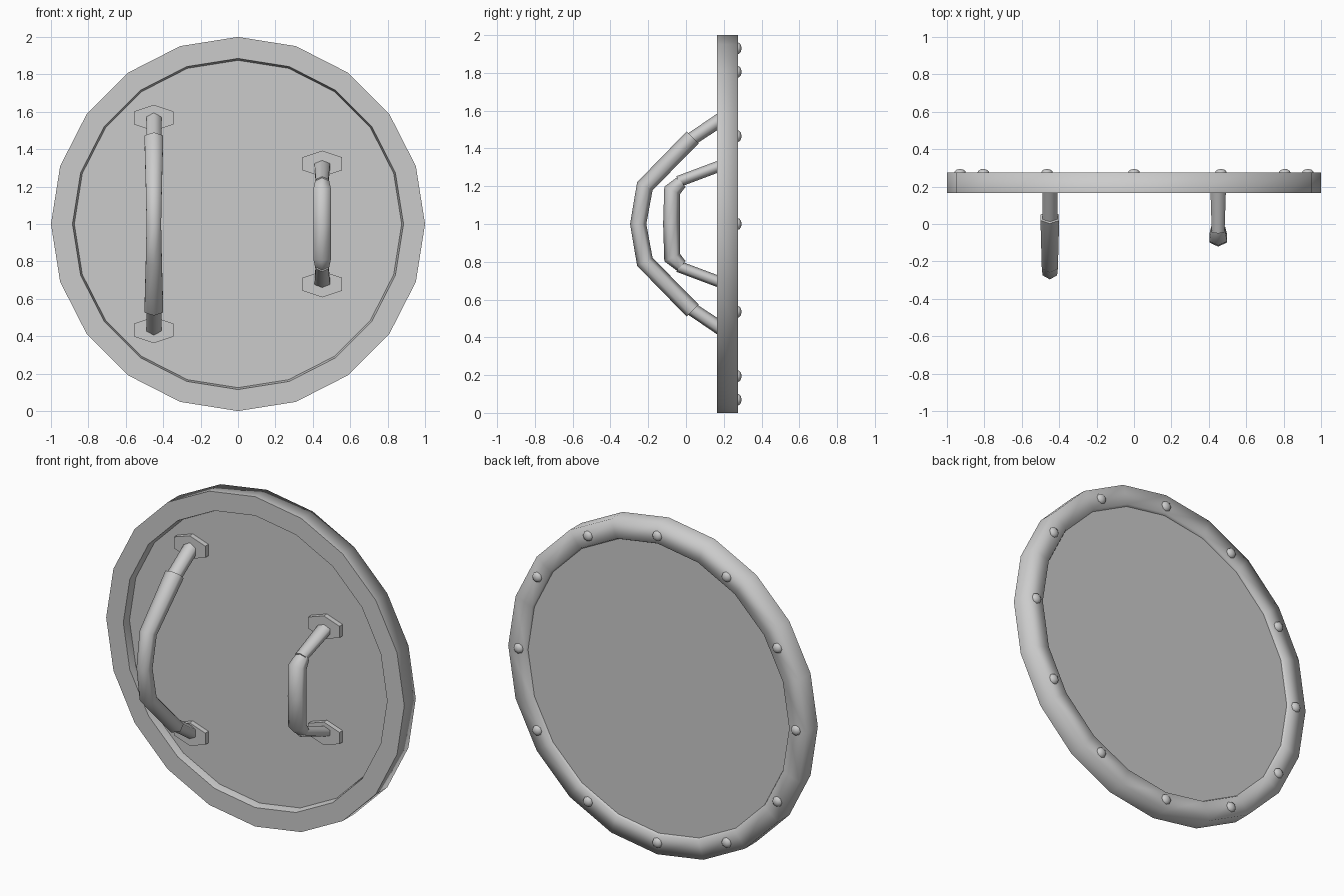
import bpy, bmesh
from math import sin, cos, pi, tau, radians
from mathutils import Vector

cube = bpy.data.objects.get("Cube")
if cube:
    bpy.data.objects.remove(cube, do_unlink=True)

grey = bpy.data.materials.new("grey_metal")
grey.use_nodes = True
colour = (0.6, 0.6, 0.6, 1)
grey.diffuse_color = colour
grey.node_tree.nodes["Principled BSDF"].inputs["Base Color"].default_value = colour


def add_object(name, bm):
    bmesh.ops.recalc_face_normals(bm, faces=bm.faces)
    mesh = bpy.data.meshes.new(name)
    bm.to_mesh(mesh)
    bm.free()
    mesh.materials.append(grey)
    obj = bpy.data.objects.new(name, mesh)
    bpy.context.collection.objects.link(obj)
    return obj


def smooth(obj, angle):
    bpy.ops.object.select_all(action="DESELECT")
    obj.select_set(True)
    bpy.context.view_layer.objects.active = obj
    bpy.ops.object.shade_smooth_by_angle(angle=radians(angle))


def bridge(bm, a, b):
    n = len(a)
    return [bm.faces.new((a[i], a[(i + 1) % n], b[(i + 1) % n], b[i])) for i in range(n)]


def prism(name, sides, rx, rz, y0, y1, x=0, z=1):
    """Polygon plate facing the front, with a corner at the top."""
    bm = bmesh.new()
    rings = [[bm.verts.new((x + rx * sin(tau * i / sides), y, z + rz * cos(tau * i / sides)))
              for i in range(sides)] for y in (y0, y1)]
    bridge(bm, *rings)
    for ring in rings:
        bm.faces.new(ring)
    return add_object(name, bm)


def tube(name, x, path):
    """Six-sided bar along (y, z, half width, half thickness) points."""
    bm = bmesh.new()
    pts = [Vector((0, y, z)) for y, z, _, _ in path]
    rings = []
    for i, (p, (_, _, w, t)) in enumerate(zip(pts, path)):
        d_in = (p - pts[i - 1]).normalized() if i else Vector()
        d_out = (pts[i + 1] - p).normalized() if i < len(pts) - 1 else Vector()
        along = (d_in + d_out).normalized()
        side = Vector((0, -along.z, along.y))
        rings.append([bm.verts.new(p + side * t * cos(k * pi / 3)
                                   + Vector((x + w * sin(k * pi / 3) / sin(pi / 3), 0, 0)))
                      for k in range(6)])
    for a, b in zip(rings, rings[1:]):
        bridge(bm, a, b)
    bm.faces.new(rings[0])
    bm.faces.new(rings[-1])
    smooth(add_object(name, bm), 75)


def mirrored(path):
    """Reflect a half path about the shield's mid height."""
    return path + [(y, 2 - z, w, t) for y, z, w, t in reversed(path) if z != 1]


# Shield panel
prism("shield_panel", 20, 0.88, 0.88, 0.21, 0.26)

# Rim: flat front, softly shaded outside and back
bm = bmesh.new()
profile = [(0.885, 0.165), (1, 0.165), (1, 0.275), (0.885, 0.275), (0.875, 0.255), (0.875, 0.21)]
rings = [[bm.verts.new((r * sin(tau * i / 20), y, 1 + r * cos(tau * i / 20)))
          for i in range(20)] for r, y in profile]
for j, ring in enumerate(rings):
    for face in bridge(bm, ring, rings[(j + 1) % len(rings)]):
        face.smooth = True
for edge in bm.edges:
    if all(v.co.y < 0.17 for v in edge.verts):
        edge.smooth = False
add_object("rim", bm)

# Rivets on the back of the rim
for i in range(12):
    a = tau * i / 12
    bpy.ops.mesh.primitive_uv_sphere_add(segments=8, ring_count=6, radius=0.032,
                                         location=(0.93 * sin(a), 0.272, 1 + 0.93 * cos(a)),
                                         rotation=(pi / 2, 0, 0))
    rivet = bpy.context.object
    rivet.name = f"rivet_{i + 1}"
    rivet.scale = (1, 1, 0.7)
    rivet.data.materials.append(grey)
    smooth(rivet, 75)

# Mounting plates for both handles
for label, x, offset in (("arm_strap", -0.45, 0.567), ("hand_grip", 0.45, 0.322)):
    for end, s in (("upper", 1), ("lower", -1)):
        prism(f"{label}_{end}_plate", 6, 0.121, 0.07, 0.18, 0.215, x, 1 + s * offset)

# Long arm strap: thin legs and a thicker sleeve
for end, s in (("upper", 1), ("lower", -1)):
    tube(f"arm_strap_{end}_leg", -0.45,
         [(0.205, 1 + s * 0.567, 0.04, 0.037), (0.0, 1 + s * 0.43, 0.04, 0.035)])
tube("arm_strap_sleeve", -0.45, mirrored([
    (0.035, 1.458, 0.05, 0.045), (-0.218, 1.2, 0.043, 0.046), (-0.253, 1, 0.039, 0.043)]))

# Short hand grip: thin legs and a thicker bar
for end, s in (("upper", 1), ("lower", -1)):
    tube(f"hand_grip_{end}_leg", 0.45,
         [(0.205, 1 + s * 0.317, 0.042, 0.03), (-0.04, 1 + s * 0.225, 0.034, 0.03)])
tube("hand_grip_bar", 0.45, mirrored([
    (-0.025, 1.222, 0.037, 0.034), (-0.073, 1.178, 0.047, 0.046), (-0.077, 1, 0.047, 0.044)]))
